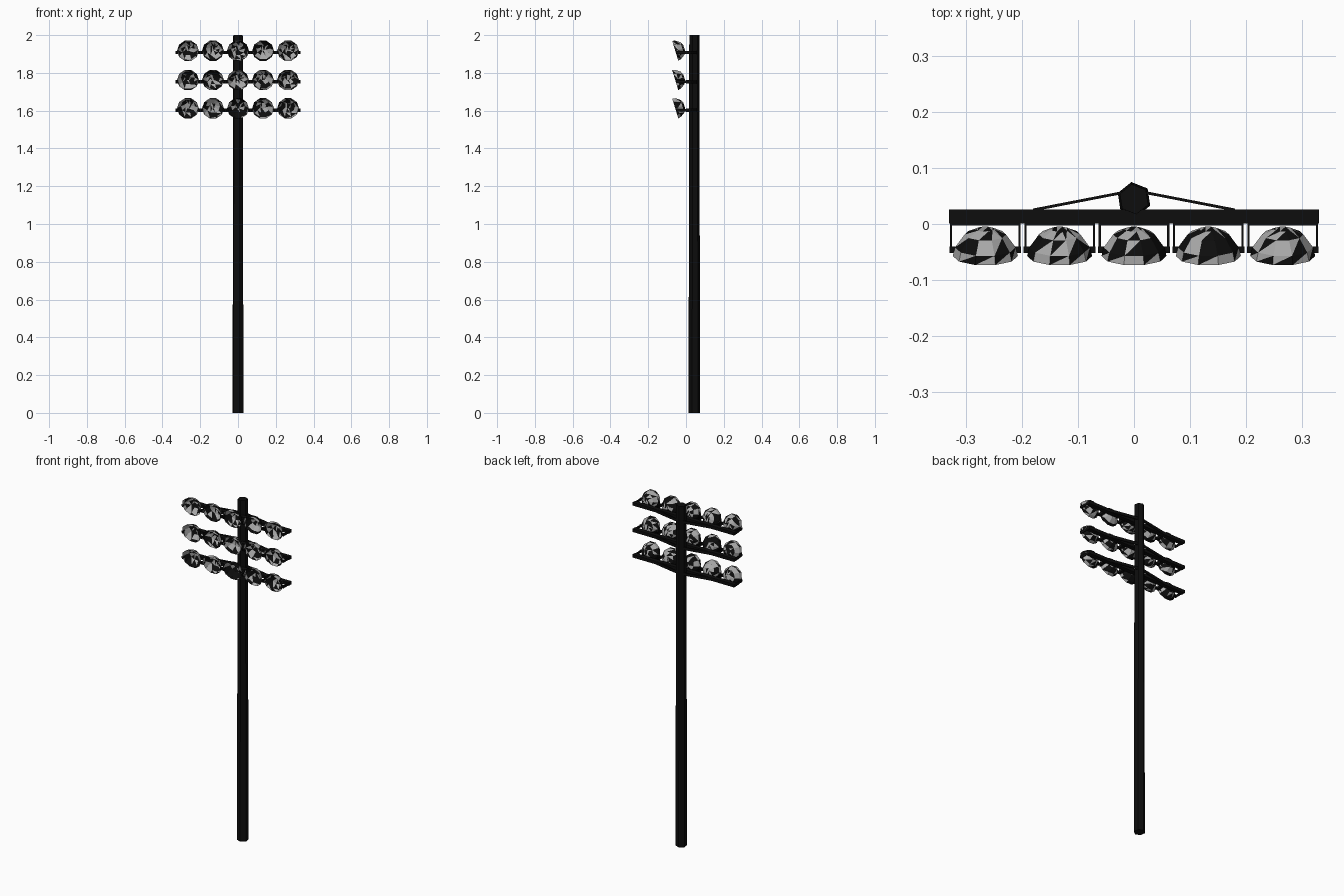
import bpy, bmesh, math, random
from mathutils import Matrix, Vector

if "Cube" in bpy.data.objects:
    bpy.data.objects.remove(bpy.data.objects["Cube"])

random.seed(4)


def material(name, v):
    m = bpy.data.materials.new(name)
    m.diffuse_color = (v, v, v, 1)
    m.use_nodes = True
    m.node_tree.nodes["Principled BSDF"].inputs["Base Color"].default_value = m.diffuse_color
    return m


black = material("black_metal", 0.004)
silver = material("reflector_silver", 0.4)


def finish(bm, name, mats):
    me = bpy.data.meshes.new(name)
    bm.to_mesh(me)
    bm.free()
    for m in mats:
        me.materials.append(m)
    ob = bpy.data.objects.new(name, me)
    bpy.context.collection.objects.link(ob)
    return ob


def add_box(bm, centre, size, angle=0):
    mat = (Matrix.Translation(centre) @ Matrix.Rotation(angle, 4, 'Z')
           @ Matrix.Diagonal((*size, 1)))
    bmesh.ops.create_cube(bm, size=1, matrix=mat)


def add_bar(bm, a, b, width, height):
    # horizontal flat bar between two points
    a, b = Vector(a), Vector(b)
    d = b - a
    add_box(bm, (a + b) / 2, (d.length, width, height), math.atan2(d.y, d.x))


# tapered pole with few sides
bm = bmesh.new()
bmesh.ops.create_cone(bm, cap_ends=True, segments=6, radius1=0.031, radius2=0.027, depth=2,
                      matrix=Matrix.Translation((0, 0.044, 1)) @ Matrix.Rotation(0.15, 4, 'Z'))
finish(bm, "pole", [black])


def lamp(name, x, z):
    # open faceted bowl, tilted down, in patchy black and silver
    bm = bmesh.new()
    n, rings = 10, []
    for r, d in [(0.058, 0), (0.054, 0.016), (0.037, 0.040), (0.016, 0.050)]:
        rings.append([bm.verts.new((r * math.cos(2 * math.pi * i / n), d,
                                    r * math.sin(2 * math.pi * i / n))) for i in range(n)])
    for a, b in zip(rings, rings[1:]):
        for i in range(n):
            j = (i + 1) % n
            bm.faces.new((a[i], a[j], b[j], b[i]))
    bm.faces.new(rings[-1])
    bmesh.ops.triangulate(bm, faces=bm.faces[:])
    bmesh.ops.recalc_face_normals(bm, faces=bm.faces[:])
    for f in bm.faces:
        f.material_index = int(random.random() < 0.5)
    ob = finish(bm, name, [black, silver])
    ob.location = (x, -0.057, z)
    ob.rotation_euler = (math.radians(17), 0, 0)


for row, z in enumerate((1.603, 1.753, 1.908)):
    # crossarm
    bm = bmesh.new()
    add_box(bm, (0, 0.013, z), (0.66, 0.025, 0.018))
    finish(bm, f"crossarm_{row}", [black])

    # diagonal braces back to the pole
    bm = bmesh.new()
    for s in (-1, 1):
        add_bar(bm, (s * 0.18, 0.025, z), (s * 0.02, 0.056, z), 0.005, 0.016)
    finish(bm, f"braces_{row}", [black])

    # five lamps, each in a forked yoke
    bm = bmesh.new()
    for k in range(-2, 3):
        x = k * 0.1325
        for s in (-1, 1):
            add_bar(bm, (x + s * 0.061, 0.004, z), (x + s * 0.061, -0.05, z), 0.004, 0.014)
            add_box(bm, (x + s * 0.058, -0.046, z + 0.003), (0.012, 0.012, 0.012))
        add_box(bm, (x, -0.001, z), (0.124, 0.004, 0.014))
        lamp(f"lamp_{row}_{k + 2}", x, z + 0.009)
    finish(bm, f"lamp_yokes_{row}", [black])
